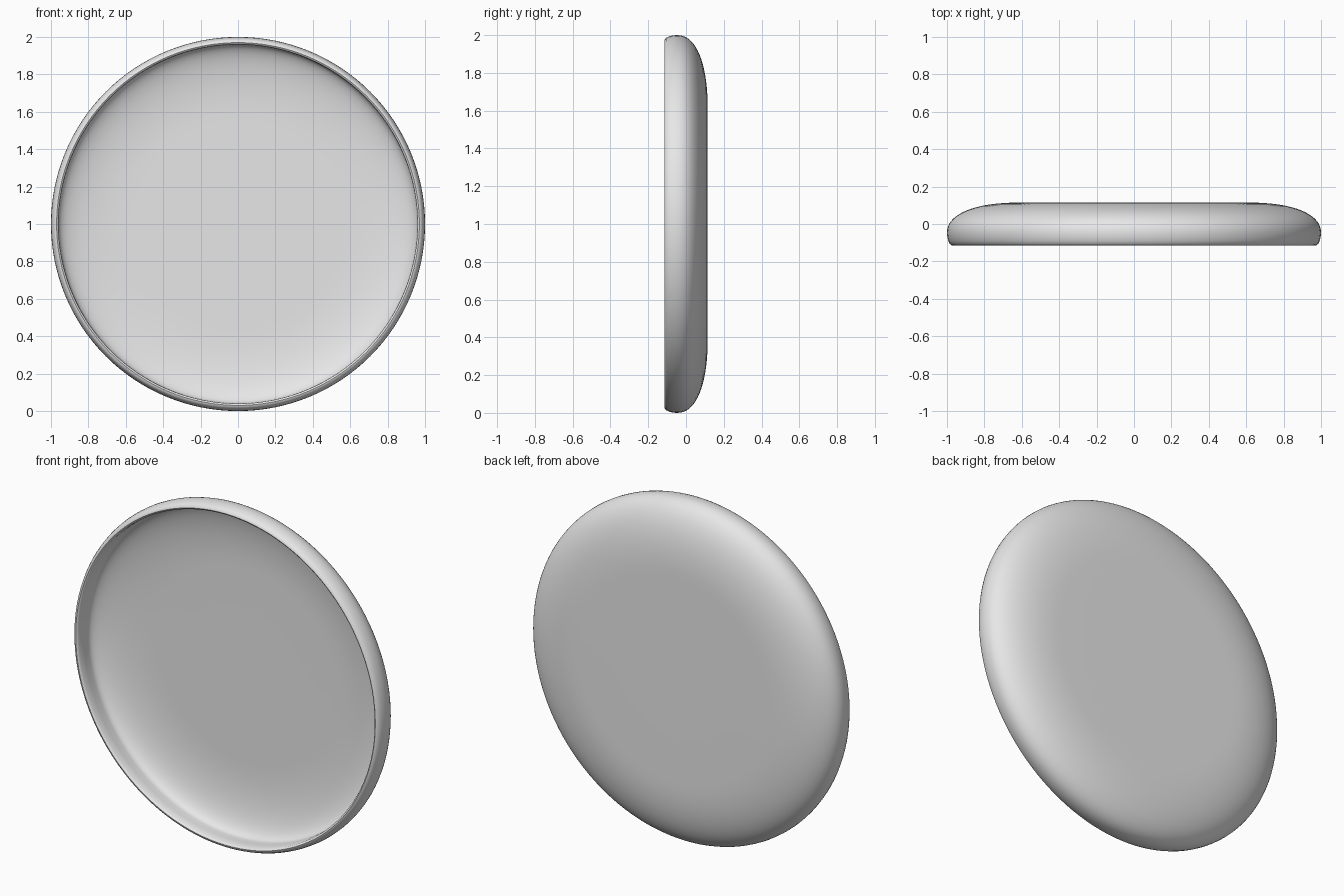
import bpy, bmesh, math
from mathutils import Vector

if "Cube" in bpy.data.objects:
    bpy.data.objects.remove(bpy.data.objects["Cube"])

SEGMENTS = 128
MID_Z = 1.0


def rounded(flat_r, edge_r, edge_y, top_y, power, steps=18):
    """Quarter superellipse from the flat plate out to the widest edge."""
    pts = []
    for i in range(steps + 1):
        t = math.pi / 2 * (1 - i / steps)
        r = flat_r + (edge_r - flat_r) * max(math.cos(t), 0) ** (2 / power)
        y = edge_y + (top_y - edge_y) * max(math.sin(t), 0) ** (2 / power)
        pts.append((r, y))
    return pts


# Cross-section (radius, depth): back shell, rolled lip, inner wall, inside bowl
outer = [(0, 0.115), (0.3, 0.115)] + rounded(0.6, 1.0, -0.05, 0.115, 2.3)
lip = [(0.998, -0.07), (0.993, -0.09), (0.986, -0.105), (0.977, -0.113),
       (0.97, -0.115), (0.964, -0.112), (0.96, -0.105)]
wall = [(0.959, -0.06)]
inner = rounded(0.56, 0.96, -0.02, 0.085, 2.2)[::-1] + [(0.3, 0.085), (0, 0.085)]
profile = outer + lip + wall + inner

# Flying disc: revolve the cross-section around the depth axis
bm = bmesh.new()
verts = [bm.verts.new((r, y, MID_Z)) for r, y in profile]
edges = [bm.edges.new(pair) for pair in zip(verts, verts[1:])]
bmesh.ops.spin(bm, geom=verts + edges, cent=Vector((0, 0, MID_Z)), axis=Vector((0, 1, 0)),
               angle=2 * math.pi, steps=SEGMENTS)
bmesh.ops.remove_doubles(bm, verts=bm.verts[:], dist=1e-5)
bmesh.ops.recalc_face_normals(bm, faces=bm.faces[:])
mesh = bpy.data.meshes.new("flying_disc")
bm.to_mesh(mesh)
bm.free()

disc = bpy.data.objects.new("flying_disc", mesh)
bpy.context.collection.objects.link(disc)

# Plain light grey plastic
grey = bpy.data.materials.new("light_grey")
grey.diffuse_color = (0.8, 0.8, 0.8, 1)
grey.use_nodes = True
grey.node_tree.nodes["Principled BSDF"].inputs["Base Color"].default_value = grey.diffuse_color
mesh.materials.append(grey)

# Smooth shading with a crease where wall meets bowl
bpy.context.view_layer.objects.active = disc
disc.select_set(True)
bpy.ops.object.shade_smooth_by_angle(angle=math.radians(40))
